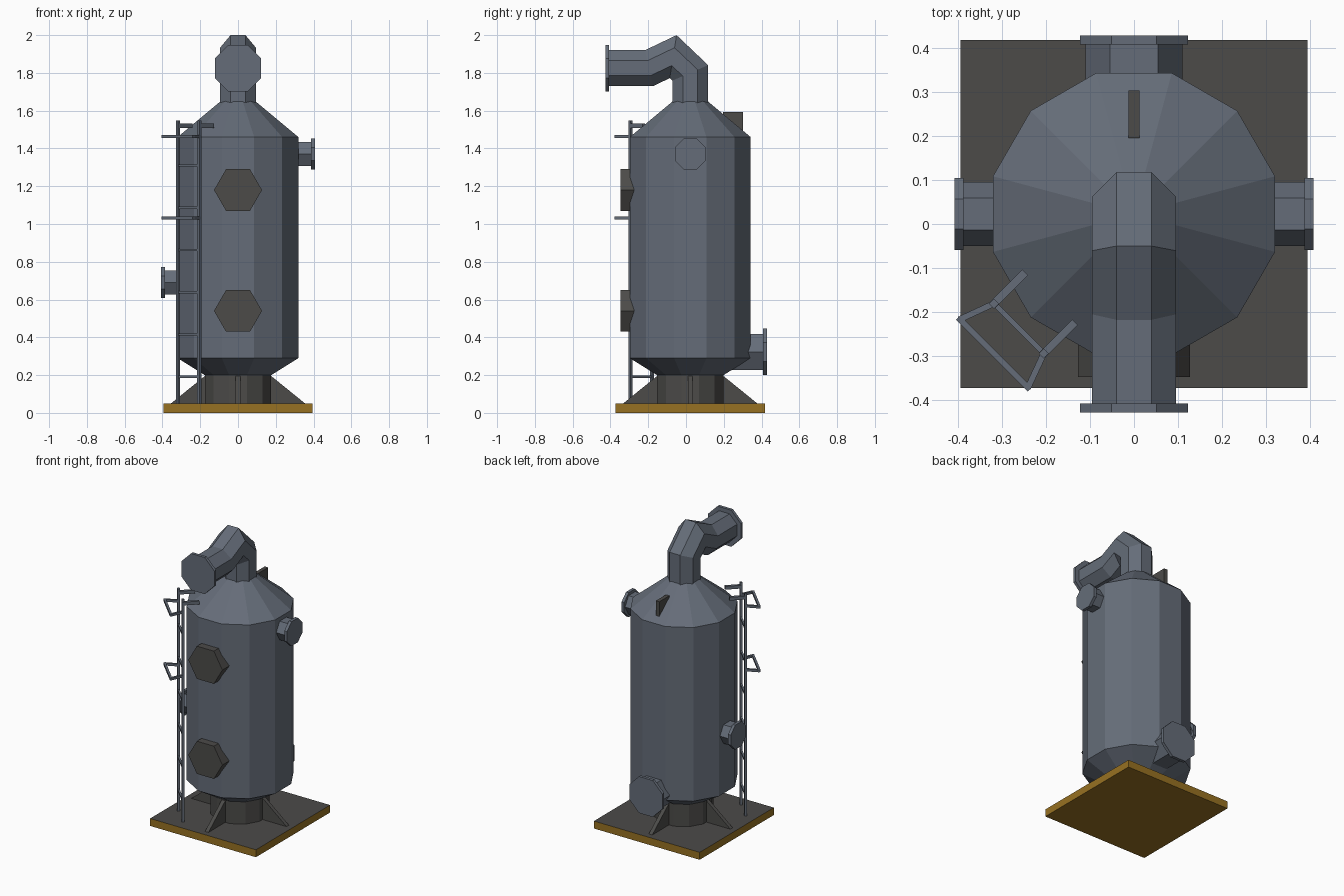
import bpy, math
from mathutils import Vector

cube = bpy.data.objects.get("Cube")
if cube:
    bpy.data.objects.remove(cube, do_unlink=True)


def material(name, rgb):
    m = bpy.data.materials.new(name)
    m.use_nodes = True
    m.diffuse_color = (*rgb, 1)
    m.node_tree.nodes["Principled BSDF"].inputs["Base Color"].default_value = (*rgb, 1)
    return m


steel = material("blue grey steel", (0.13, 0.152, 0.19))
dark = material("dark grey", (0.072, 0.07, 0.066))
yellow = material("ochre yellow", (0.31, 0.165, 0.016))

AXIS = Vector((0, 0.0225, 0))   # vertical centre line of the tank
UP = Vector((0, 0, 1))


def loft(name, rings, mat):
    """Skin a list of equal rings of points and cap both ends."""
    n = len(rings[0])
    verts = [p for ring in rings for p in ring]
    faces = [list(range(n))[::-1], list(range(len(verts) - n, len(verts)))]
    for r in range(len(rings) - 1):
        for i in range(n):
            j = (i + 1) % n
            faces.append([r * n + i, r * n + j, (r + 1) * n + j, (r + 1) * n + i])
    mesh = bpy.data.meshes.new(name)
    mesh.from_pydata(verts, [], faces)
    mesh.materials.append(mat)
    obj = bpy.data.objects.new(name, mesh)
    bpy.context.collection.objects.link(obj)
    # consistent outward normals
    import bmesh
    bm = bmesh.new()
    bm.from_mesh(mesh)
    bmesh.ops.recalc_face_normals(bm, faces=bm.faces)
    bm.to_mesh(mesh)
    bm.free()
    return obj


def polygon(sides, apothem, flat):
    """Regular polygon; flat=True puts a flat side on each axis."""
    r = apothem / math.cos(math.pi / sides)
    start = 0.5 if flat else 0
    angles = [2 * math.pi * (i + start) / sides for i in range(sides)]
    return [(r * math.cos(a), r * math.sin(a)) for a in angles]


def lathe(name, profile, mat):
    rings = [[AXIS + Vector((x, y, z)) for x, y in polygon(12, a, True)]
             for a, z in profile]
    return loft(name, rings, mat)


def prism(name, sides, apothem, out, z, near, far, mat):
    """Horizontal prism pointing along out, measured from the tank axis."""
    out = Vector(out)
    side = UP.cross(out)
    pts = polygon(sides, apothem, sides == 8)
    rings = [[AXIS + out * d + side * u + UP * (z + v) for u, v in pts]
             for d in (near, far)]
    return loft(name, rings, mat)


def bar(name, a, b, width, height, mat, up=UP):
    """Rectangular bar from a to b."""
    a, b = Vector(a), Vector(b)
    side = (b - a).cross(up).normalized() * width / 2
    top = side.cross(b - a).normalized() * height / 2
    return loft(name, [[p + side + top, p - side + top, p - side - top, p + side - top]
                       for p in (a, b)], mat)


def plate(name, out, outline, thick, mat):
    """Upright radial plate with an outline of (distance, height) points."""
    out = Vector(out)
    side = UP.cross(out) * thick / 2
    return loft(name, [[AXIS + out * d + UP * z + side * s for d, z in outline]
                       for s in (-1, 1)], mat)


# Base plate: dark deck, painted edges and underside
base = bar("base_plate", (0, -0.372, 0.025), (0, 0.417, 0.025), 0.788, 0.05, yellow)
base.data.materials.append(dark)
for f in base.data.polygons:
    f.material_index = 1 if f.normal.z > 0.5 else 0

# Skirt, gussets and tank shell
lathe("skirt", [(0.176, 0.05), (0.176, 0.21)], dark)
lathe("tank", [(0.176, 0.2), (0.32, 0.29), (0.32, 1.46), (0.092, 1.65)], steel)
directions = {"left": (1, 0, 0), "right": (-1, 0, 0), "front": (0, -1, 0), "back": (0, 1, 0)}
for label, d in directions.items():
    plate(label + "_gusset", d, [(0.15, 0.05), (0.355, 0.05), (0.176, 0.195), (0.15, 0.195)],
          0.026, dark)

# Lifting lug on the upper cone
plate("lifting_lug", directions["back"], [(0.173, 1.5), (0.28, 1.48), (0.28, 1.592), (0.173, 1.592)],
      0.026, dark)

# Front manways
for label, z in (("lower", 0.54), ("upper", 1.18)):
    prism(label + "_manway", 6, 0.11, directions["front"], z, 0.25, 0.37, dark)

# Flanged nozzles
for label, z, pipe, flange, reach in (("left", 1.37, 0.063, 0.082, 0.407),
                                      ("right", 0.69, 0.063, 0.082, 0.407),
                                      ("back", 0.323, 0.095, 0.123, 0.405)):
    d = directions[label]
    prism(label + "_nozzle", 6, pipe, d, z, 0.2, reach - 0.01, steel)
    prism(label + "_flange", 8, flange, d, z, reach - 0.02, reach, steel)

# Outlet pipe: mitred sweep in the y-z plane
path = [Vector(p) for p in ((0, 0.0225, 1.62), (0, 0.0225, 1.8), (0, -0.068, 1.886),
                            (0, -0.196, 1.825), (0, -0.415, 1.825))]
normals = []
for a, b in zip(path, path[1:]):
    t = (b - a).normalized()
    normals.append(Vector((0, t.z, -t.y)))
rings = []
for i, p in enumerate(path):
    before, after = normals[max(i - 1, 0)], normals[min(i, len(normals) - 1)]
    m = (before + after).normalized()
    m /= m.dot(after)
    rings.append([p + Vector((u, 0, 0)) + m * v for u, v in polygon(8, 0.095, True)])
loft("outlet_pipe", rings, steel)
prism("outlet_flange", 8, 0.123, directions["front"], 1.825, 0.43, 0.45, steel)

# Ladder with stand-off arms and guard hoops, turned to the front right corner
OUT = Vector((-1, -1, 0)).normalized()
ALONG = Vector((1, -1, 0)).normalized()
CENTRE = Vector((-0.261, -0.237, 0))


def spot(along, out, z):
    return CENTRE + ALONG * along + OUT * out + UP * z


for s, label in ((-1, "right"), (1, "left")):
    bar(label + "_ladder_rail", spot(s * 0.08, 0, 0.05), spot(s * 0.08, 0, 1.548),
        0.016, 0.016, steel, OUT)
    bar(label + "_ladder_arm", spot(s * 0.08, 0.005, 1.52), spot(s * 0.08, -0.1, 1.52),
        0.018, 0.022, steel)
for i in range(6):
    z = 0.192 + i * 0.2235
    bar("ladder_rung", spot(-0.08, 0, z), spot(0.08, 0, z), 0.012, 0.012, steel)
for z in (1.032, 1.462):
    for s in (-1, 1):
        bar("hoop_side", spot(s * 0.08, 0, z), spot(s * 0.11, 0.082, z), 0.014, 0.016, steel)
    bar("hoop_front", spot(-0.115, 0.08, z), spot(0.115, 0.08, z), 0.014, 0.016, steel)
